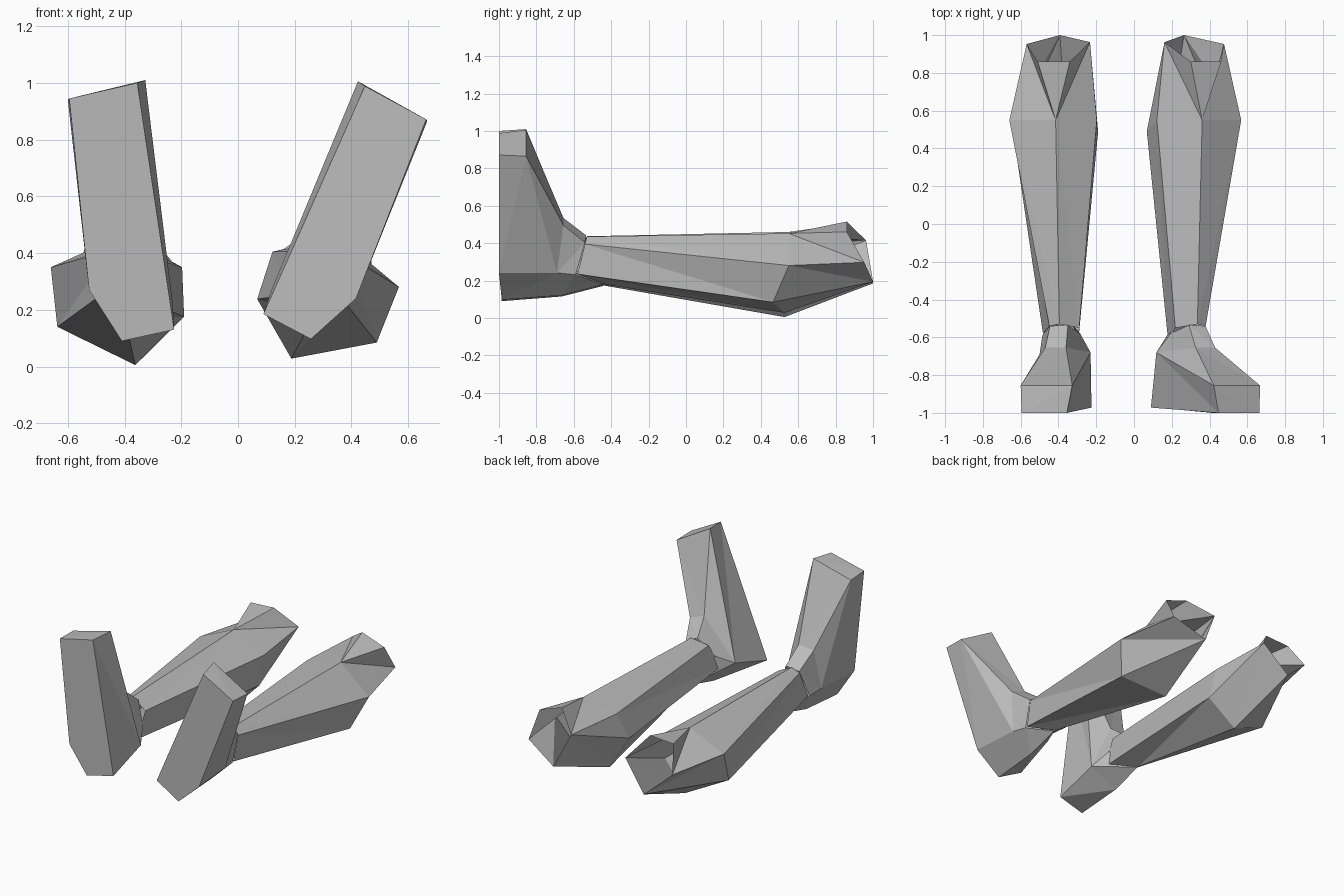
import bpy
import bmesh
import math
from mathutils import Matrix, Vector

cube = bpy.data.objects.get("Cube")
if cube:
    bpy.data.objects.remove(cube, do_unlink=True)

# One flat grey for everything
grey = bpy.data.materials.new("plain grey")
grey.use_nodes = True
grey.diffuse_color = (0.5, 0.5, 0.5, 1)
shader = next(n for n in grey.node_tree.nodes if n.type == 'BSDF_PRINCIPLED')
shader.inputs["Base Color"].default_value = grey.diffuse_color
shader.inputs["Roughness"].default_value = 0.9


def loft(name, loops, transform, cap_first=False):
    """Join successive loops with triangles; repeated points collapse."""
    bm = bmesh.new()
    cache = {}

    def vert(point):
        if point not in cache:
            cache[point] = bm.verts.new(point)
        return cache[point]

    def face(points):
        corners = list(dict.fromkeys(vert(p) for p in points))
        if len(corners) > 2 and not bm.faces.get(corners):
            bm.faces.new(corners)

    for near, far in zip(loops, loops[1:]):
        for i in range(len(near)):
            j = (i + 1) % len(near)
            face((near[i], near[j], far[j]))
            face((near[i], far[j], far[i]))
    if cap_first:
        face(loops[0])
    bmesh.ops.transform(bm, matrix=transform, verts=bm.verts)
    bmesh.ops.recalc_face_normals(bm, faces=bm.faces)
    mesh = bpy.data.meshes.new(name)
    bm.to_mesh(mesh)
    bm.free()
    mesh.materials.append(grey)
    obj = bpy.data.objects.new(name, mesh)
    bpy.context.collection.objects.link(obj)
    return obj


# Shin sections, from the ankle to the widest part of the calf
shin_top = (0.395, -0.53, 0.437)
ankle = [(0.448, -0.54, 0.41), (0.482, -0.58, 0.253), (0.40, -0.43, 0.172),
         (0.295, -0.62, 0.22), (0.29, -0.55, 0.38), shin_top, shin_top]
calf_top = (0.415, 0.55, 0.46)
calf = [(0.66, 0.55, 0.35), (0.637, 0.465, 0.14), (0.362, 0.527, 0.005),
        (0.19, 0.49, 0.175), (0.197, 0.55, 0.35), calf_top, calf_top]

# Open knee end with a raised flap on top
rim_outer = (0.568, 0.953, 0.342)
rim_inner = (0.233, 0.963, 0.37)
rim_low = (0.392, 1.0, 0.185)
rim = [rim_outer, rim_low, rim_low, rim_inner, rim_inner]
knee = rim + [calf_top, calf_top]
flap = rim + [(0.34, 0.86, 0.505), (0.51, 0.86, 0.495)]
shin = [ankle, calf, knee, flap]

# Foot: sole, back of the toes, instep, ankle
sole = [(0.595, -1.0, 0.945), (0.355, -1.0, 1.0), (0.225, -0.972, 0.13),
        (0.41, -0.985, 0.09), (0.525, -1.0, 0.27)]
heel = [(0.23, -0.68, 0.22), (0.41, -0.665, 0.115), (0.50, -0.69, 0.265)]
toe_back = [(0.60, -0.855, 0.94), (0.327, -0.855, 1.01)] + heel
instep = [(0.47, -0.655, 0.52), (0.36, -0.655, 0.53)] + heel
foot_ankle = [(0.445, -0.54, 0.418), (0.35, -0.535, 0.432), (0.285, -0.58, 0.30),
              (0.40, -0.44, 0.172), (0.485, -0.59, 0.25)]
foot = [sole, toe_back, instep, foot_ankle]

# The right leg is mirrored; the left one is rolled outwards about its length
mirror = Matrix.Diagonal((-1, 1, 1, 1))
roll = (Matrix.Translation(Vector((0.30, 0, 0.248)))
        @ Matrix.Rotation(math.radians(15.5), 4, 'Y')
        @ Matrix.Translation(Vector((-0.411, 0, -0.247))))
for side, transform in (("right", mirror), ("left", roll)):
    loft(side + "_shin", shin, transform)
    loft(side + "_foot", foot, transform, cap_first=True)
